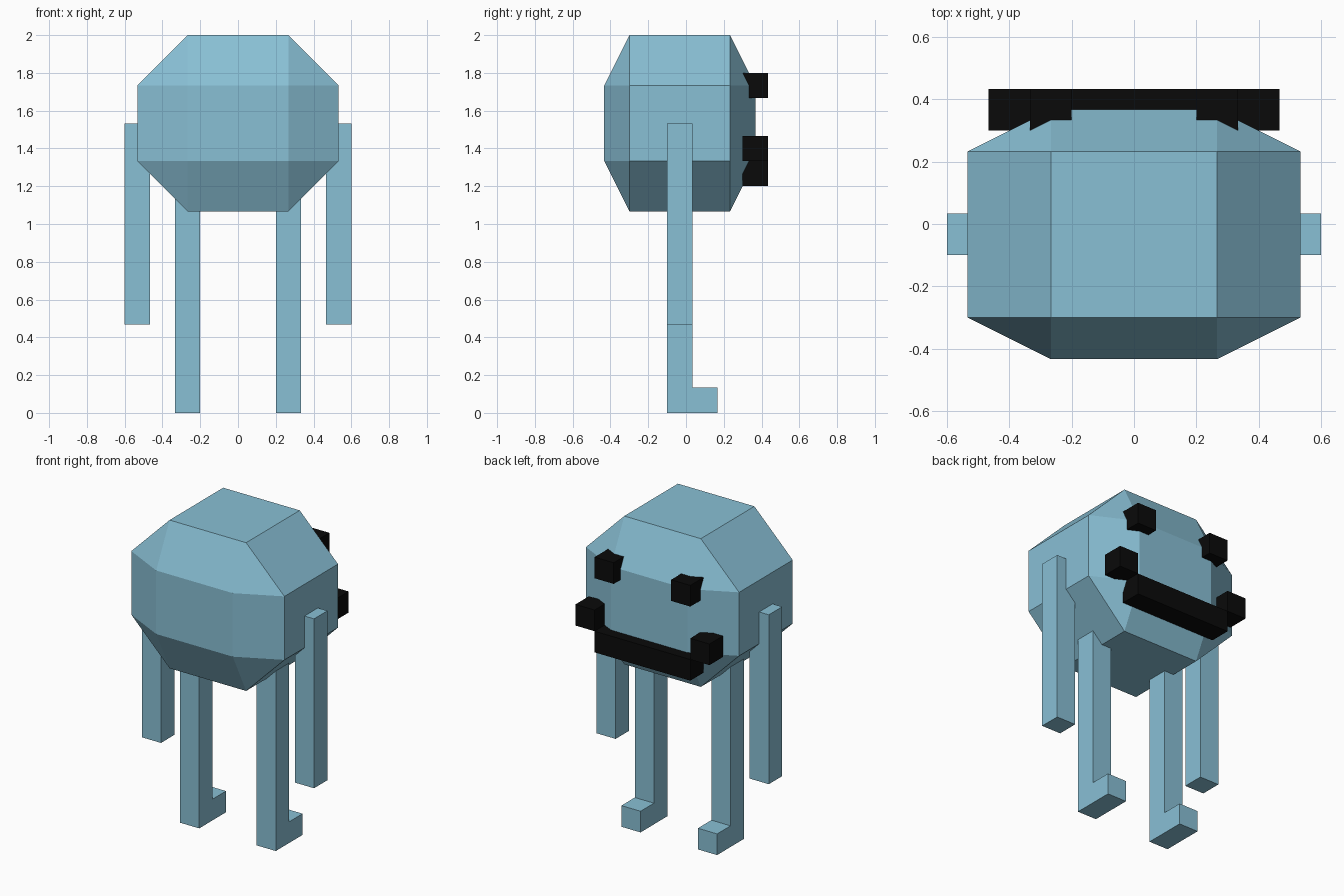
import bpy, bmesh

if "Cube" in bpy.data.objects:
    bpy.data.objects.remove(bpy.data.objects["Cube"])

U = 2 / 15  # one grid unit of the design


def material(name, rgb):
    m = bpy.data.materials.new(name)
    m.diffuse_color = (*rgb, 1)
    m.use_nodes = True
    m.node_tree.nodes["Principled BSDF"].inputs["Base Color"].default_value = m.diffuse_color
    return m


BLUE = material("light_blue", (0.25, 0.525, 0.665))
BLACK = material("black", (0.003, 0.003, 0.003))


def finish(name, bm, mat):
    bmesh.ops.recalc_face_normals(bm, faces=bm.faces)
    mesh = bpy.data.meshes.new(name)
    bm.to_mesh(mesh)
    bm.free()
    mesh.materials.append(mat)
    bpy.context.collection.objects.link(bpy.data.objects.new(name, mesh))


def box(name, x, y, z, mat):
    """Box from (min, max) ranges given in grid units."""
    bm = bmesh.new()
    bmesh.ops.create_cube(bm, size=1)
    for v in bm.verts:
        v.co = [U * r[c > 0] for r, c in zip((x, y, z), v.co)]
    finish(name, bm, mat)


def mirrored_box(name, x, y, z, mat):
    box(name + "_right", x, y, z, mat)
    box(name + "_left", (-x[1], -x[0]), y, z, mat)


# Body: rounded block whose six flat sides are joined by chamfers
inner = ((-2, 2), (-2.25, 1.75), (10, 13))
outer = ((-4, 4), (-3.25, 2.75), (8, 15))
bm = bmesh.new()
for axis in range(3):
    ranges = [outer[i] if i == axis else inner[i] for i in range(3)]
    for x in ranges[0]:
        for y in ranges[1]:
            for z in ranges[2]:
                bm.verts.new((x * U, y * U, z * U))
bmesh.ops.convex_hull(bm, input=bm.verts)
bmesh.ops.dissolve_limit(bm, angle_limit=0.01, verts=bm.verts, edges=bm.edges)
finish("body", bm, BLUE)

# Arms
limb_y = (-0.75, 0.25)
mirrored_box("arm", (3.5, 4.5), limb_y, (3.5, 11.5), BLUE)

# Legs with feet: an L-shaped side profile extruded across x
profile = [(-0.75, 0), (1.25, 0), (1.25, 1), (0.25, 1), (0.25, 9), (-0.75, 9)]
for side, x0 in (("right", 1.5), ("left", -2.5)):
    bm = bmesh.new()
    face = bm.faces.new([bm.verts.new((x0 * U, y * U, z * U)) for y, z in profile])
    new = bmesh.ops.extrude_face_region(bm, geom=[face])["geom"]
    bmesh.ops.translate(bm, vec=(U, 0, 0),
                        verts=[g for g in new if isinstance(g, bmesh.types.BMVert)])
    # keep the starting cap so the leg is closed
    if face not in bm.faces:
        bmesh.ops.holes_fill(bm, edges=bm.edges)
    finish("leg_" + side, bm, BLUE)

# Face: eyes, mouth and raised mouth corners
face_y = (2.25, 3.25)
mirrored_box("eye", (1.5, 2.5), face_y, (12.5, 13.5), BLACK)
mirrored_box("mouth_corner", (2.5, 3.5), face_y, (10, 11), BLACK)
box("mouth", (-2.5, 2.5), face_y, (9, 10), BLACK)
